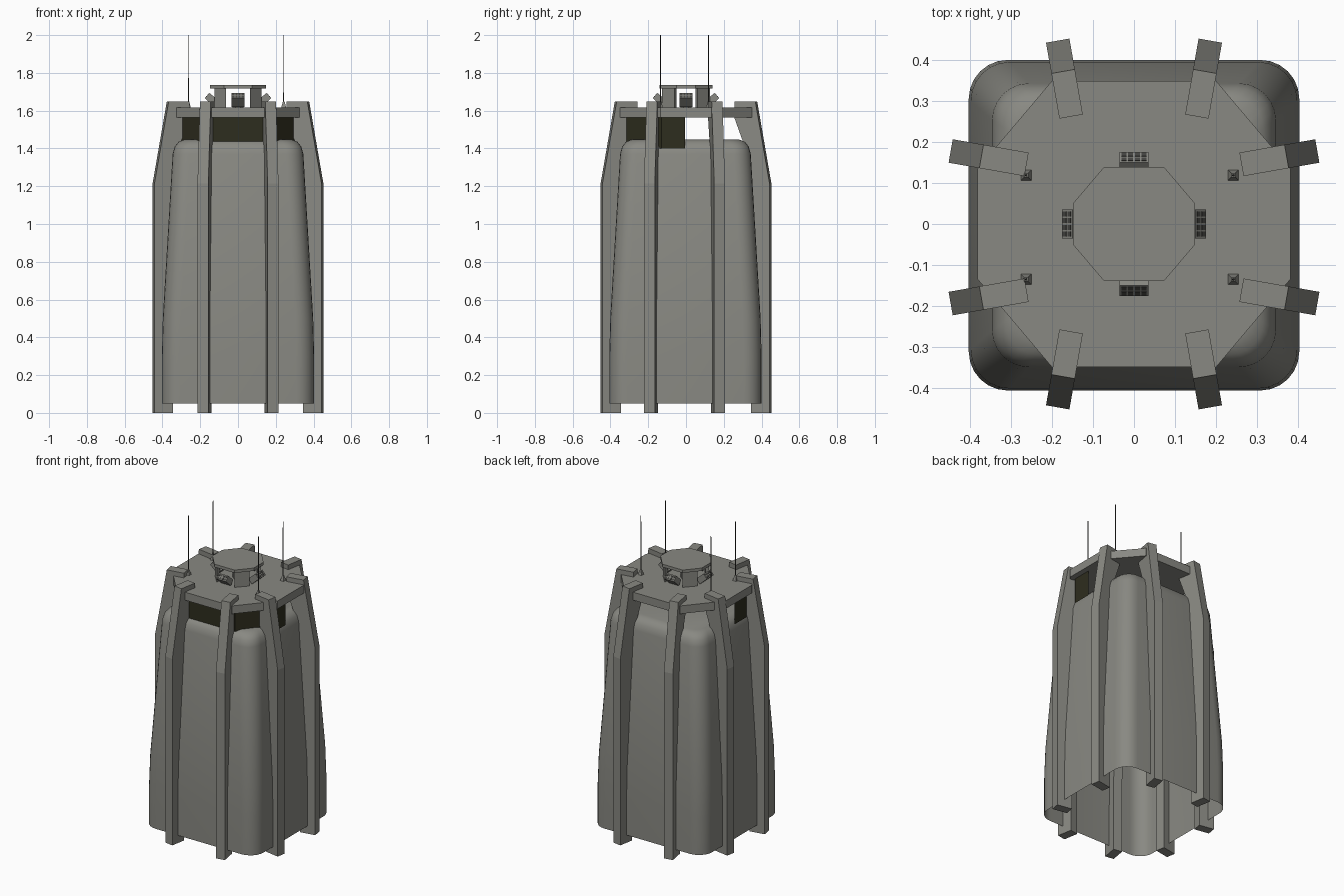
import bpy, bmesh, math
from mathutils import Vector, Matrix

if "Cube" in bpy.data.objects:
    bpy.data.objects.remove(bpy.data.objects["Cube"])


def material(name, rgb):
    m = bpy.data.materials.new(name)
    m.diffuse_color = (*rgb, 1)
    m.use_nodes = True
    m.node_tree.nodes["Principled BSDF"].inputs["Base Color"].default_value = m.diffuse_color
    return m


GREY = material("concrete grey", (0.25, 0.25, 0.225))
DARK = material("dark olive glass", (0.027, 0.026, 0.013))
STEEL = material("dark steel", (0.06, 0.06, 0.055))


def finish(name, bm, mat, smooth=False):
    bmesh.ops.recalc_face_normals(bm, faces=bm.faces)
    me = bpy.data.meshes.new(name)
    bm.to_mesh(me)
    bm.free()
    ob = bpy.data.objects.new(name, me)
    bpy.context.collection.objects.link(ob)
    me.materials.append(mat)
    if smooth:
        bpy.context.view_layer.objects.active = ob
        ob.select_set(True)
        bpy.ops.object.shade_smooth_by_angle(angle=math.radians(35))
        ob.select_set(False)
    return ob


def loft(bm, rings, caps=(True, True)):
    loops = [[bm.verts.new(p) for p in r] for r in rings]
    n = len(loops[0])
    for a, b in zip(loops, loops[1:]):
        for i in range(n):
            j = (i + 1) % n
            bm.faces.new((a[i], a[j], b[j], b[i]))
    if caps[0]:
        bm.faces.new(loops[0][::-1])
    if caps[1]:
        bm.faces.new(loops[-1])


def prism(name, plan, z0, z1, mat):
    bm = bmesh.new()
    loft(bm, [[(x, y, z) for x, y in plan] for z in (z0, z1)])
    return finish(name, bm, mat)


def octagon(ax, ay, bx, by):
    # ax, ay: end of the y-facing sides; bx, by: end of the x-facing sides
    return [(bx, -by), (bx, by), (ax, ay), (-ax, ay),
            (-bx, by), (-bx, -by), (-ax, -ay), (ax, -ay)]


def rounded_square(h, r, z, seg=6):
    pts = []
    for q, (sx, sy) in enumerate(((1, 1), (-1, 1), (-1, -1), (1, -1))):
        for i in range(seg + 1):
            a = math.pi / 2 * (q + i / seg)
            pts.append((sx * (h - r) + r * math.cos(a),
                        sy * (h - r) + r * math.sin(a) - 0.003, z))
    return pts


# Tapered tower shell, open underneath
bm = bmesh.new()
loft(bm, [rounded_square(h, r, z) for z, h, r in (
    (0.05, 0.403, 0.095), (0.3, 0.403, 0.095), (0.5, 0.398, 0.095),
    (1.37, 0.346, 0.09), (1.41, 0.335, 0.085), (1.435, 0.315, 0.08),
    (1.447, 0.285, 0.07))], caps=(False, True))
finish("tower_shell", bm, GREY, smooth=True)

# Eight buttress ribs
RIB = [(0.447, 0), (0.447, 1.215), (0.372, 1.648), (0.262, 1.648),
       (0.262, 1.56), (0.305, 1.44), (0.35, 0.45), (0.35, 0)]
ANG = math.radians(10)


def rib(name, sx, sy, swap):
    wide = Vector((math.cos(ANG), -math.sin(ANG), 0)) * 0.029
    rings = []
    for side in (-1, 1):
        ring = []
        for y, z in RIB:
            p = Vector((0.186 - (0.447 - y) * math.tan(ANG), y, z)) + wide * side
            p.x *= sx
            p.y *= sy
            ring.append((p.y, p.x - 0.008, p.z) if swap else (p.x, p.y, p.z))
        rings.append(ring)
    bm = bmesh.new()
    loft(bm, rings)
    finish(name, bm, GREY)


for sx in (-1, 1):
    for sy in (-1, 1):
        tag = ("left" if sx < 0 else "right") + ("_front" if sy < 0 else "_back")
        rib("end_rib_" + tag, sx, sy, False)
        rib("side_rib_" + tag, sx, sy, True)

# Roof slab and the wraparound window on the front half
prism("roof_slab", octagon(0.2, 0.349, 0.381, 0.135), 1.565, 1.617, GREY)
bm = bmesh.new()
line = [(-0.345, -0.005), (-0.345, -0.13), (-0.2, -0.315),
        (0.2, -0.315), (0.345, -0.13), (0.345, -0.005)]
low, high = ([bm.verts.new((x, y, z)) for x, y in line] for z in (1.40, 1.567))
for i in range(len(line) - 1):
    bm.faces.new((low[i], low[i + 1], high[i + 1], high[i]))
finish("window_band", bm, DARK)

# Cupola: cap on four corner pillars
prism("cupola_cap", octagon(0.073, 0.139, 0.149, 0.05), 1.718, 1.737, GREY)
for sx in (-1, 1):
    for sy in (-1, 1):
        plan = [(0.063, 0.128), (0.125, 0.06), (0.105, 0.05), (0.063, 0.1)]
        prism("cupola_pillar", [(x * sx, y * sy) for x, y in plan], 1.612, 1.72, GREY)


# Four tilted launcher boxes with 4 x 2 tube mouths
def launcher(turn):
    place = (Matrix.Rotation(turn, 4, 'Z') @ Matrix.Translation((0.163, 0, 1.68))
             @ Matrix.Rotation(math.radians(-42), 4, 'Y'))

    def box(bm, x, y, z, sx, sy, sz):
        m = place @ Matrix.Translation((x, y, z)) @ Matrix.Diagonal((sx, sy, sz, 1))
        bmesh.ops.create_cube(bm, size=1, matrix=m)

    bm = bmesh.new()
    box(bm, -0.035, 0, 0, 0.07, 0.07, 0.038)
    finish("launcher_box", bm, GREY)
    bm = bmesh.new()
    for i in range(4):
        for j in range(2):
            box(bm, 0.0, (i - 1.5) * 0.0165, (j - 0.5) * 0.017, 0.003, 0.012, 0.012)
    finish("launcher_tubes", bm, STEEL)


for k in range(4):
    launcher(k * math.pi / 2)
prism("launcher_post", octagon(0.012, 0.03, 0.03, 0.012), 1.612, 1.66, GREY)

# Whip antennas on small pyramid feet
for x in (-0.263, 0.242):
    for y in (-0.135, 0.119):
        bm = bmesh.new()
        bmesh.ops.create_cone(bm, cap_ends=True, segments=4, radius1=0.019, radius2=0.006,
                              depth=0.035, matrix=Matrix.Translation((x, y, 1.632))
                              @ Matrix.Rotation(math.pi / 4, 4, 'Z'))
        finish("antenna_foot", bm, GREY)
        bm = bmesh.new()
        bmesh.ops.create_cone(bm, cap_ends=True, segments=6, radius1=0.003, radius2=0.002,
                              depth=0.37, matrix=Matrix.Translation((x, y, 1.815)))
        finish("antenna_whip", bm, STEEL)
